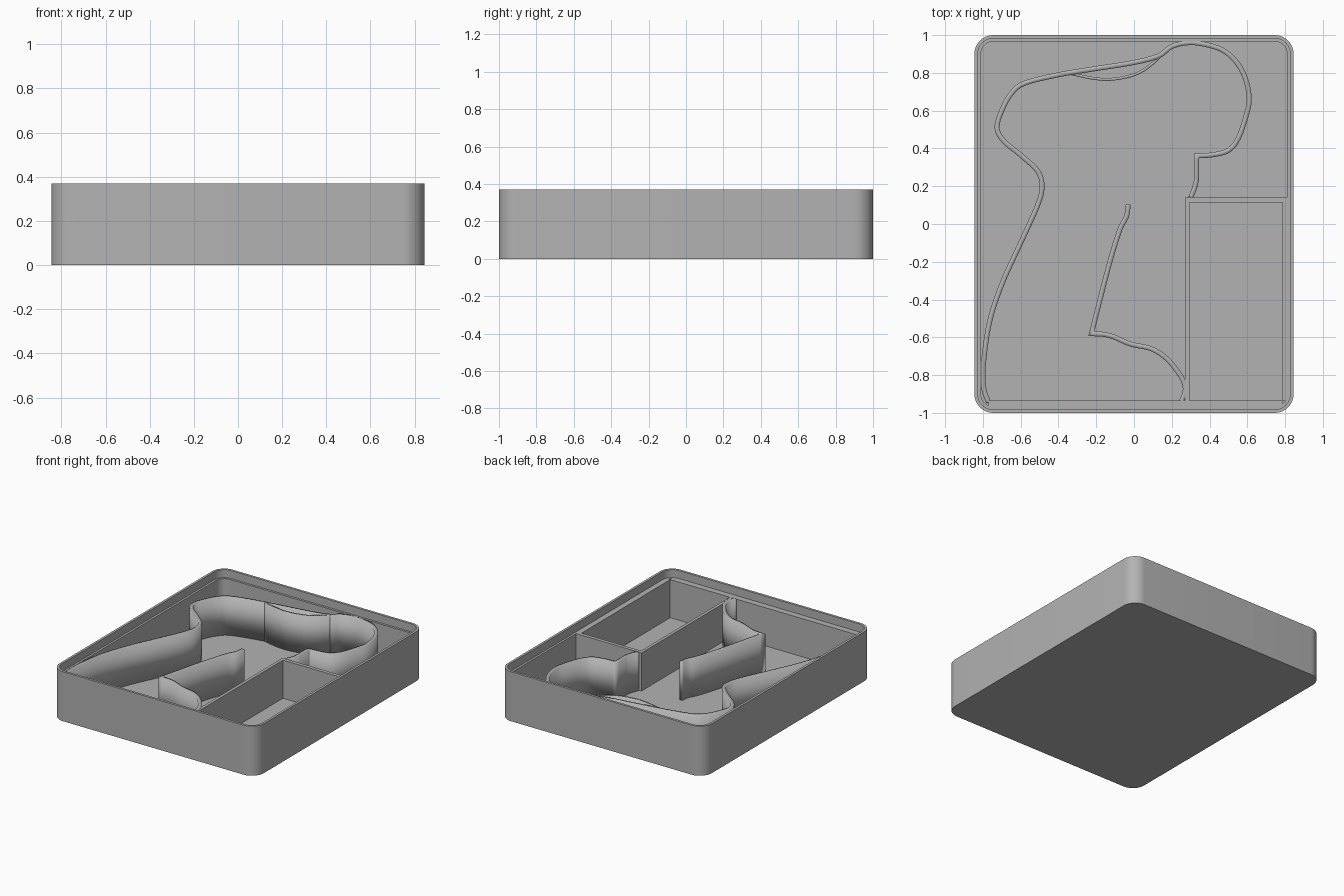
import bpy, bmesh, math
from mathutils import Vector

if "Cube" in bpy.data.objects:
    bpy.data.objects.remove(bpy.data.objects["Cube"])

FLOOR, LEDGE, TOP = 0.025, 0.31, 0.37
HALF_X, HALF_Y, RADIUS = 0.845, 1.0, 0.1

gray = bpy.data.materials.new("plain gray")
gray.use_nodes = True
color = (0.45, 0.45, 0.45, 1)
gray.diffuse_color = color
gray.node_tree.nodes["Principled BSDF"].inputs["Base Color"].default_value = color


def make_object(name, bm, smooth=True):
    mesh = bpy.data.meshes.new(name)
    bmesh.ops.recalc_face_normals(bm, faces=bm.faces)
    bm.to_mesh(mesh)
    bm.free()
    mesh.materials.append(gray)
    obj = bpy.data.objects.new(name, mesh)
    bpy.context.collection.objects.link(obj)
    if smooth:
        bpy.ops.object.select_all(action="DESELECT")
        obj.select_set(True)
        bpy.context.view_layer.objects.active = obj
        bpy.ops.object.shade_smooth_by_angle(angle=math.radians(30))
    return obj


def rounded_ring(bm, inset, z, steps=10):
    r = RADIUS - inset
    ring = []
    for corner, (sx, sy) in enumerate([(1, 1), (-1, 1), (-1, -1), (1, -1)]):
        cx, cy = sx * (HALF_X - RADIUS), sy * (HALF_Y - RADIUS)
        for i in range(steps + 1):
            a = (corner + i / steps) * math.pi / 2
            ring.append(bm.verts.new((cx + r * math.cos(a), cy + r * math.sin(a), z)))
    return ring


def smooth_path(points, steps=6):
    # Catmull-Rom curve through the points
    p = [Vector(q) for q in points]
    p = [2 * p[0] - p[1]] + p + [2 * p[-1] - p[-2]]
    out = []
    for a, b, c, d in zip(p, p[1:], p[2:], p[3:]):
        for i in range(steps):
            t = i / steps
            out.append(b + (c - a) * t / 2 + (2 * a - 5 * b + 4 * c - d) * t * t / 2
                       + (3 * b - a - 3 * c + d) * t ** 3 / 2)
    return out + [p[-2]]


def curved_wall(name, sections, thickness=0.026):
    # Sections meet at sharp corners
    path = []
    for points in sections:
        path += smooth_path(points)[1 if path else 0:]
    bm = bmesh.new()
    low = [bm.verts.new((q.x, q.y, FLOOR)) for q in path]
    high = [bm.verts.new((q.x, q.y, LEDGE)) for q in path]
    for i in range(len(path) - 1):
        bm.faces.new((low[i], low[i + 1], high[i + 1], high[i]))
    obj = make_object(name, bm)
    solid = obj.modifiers.new("thickness", "SOLIDIFY")
    solid.thickness, solid.offset, solid.use_even_offset = thickness, 0, True
    # Keep the edge-sharpening modifier, if any, last
    obj.modifiers.move(len(obj.modifiers) - 1, 0)


def straight_wall(name, x0, x1, y0, y1):
    bm = bmesh.new()
    bmesh.ops.create_cube(bm, size=1)
    for v in bm.verts:
        v.co = (x1 if v.co.x > 0 else x0, y1 if v.co.y > 0 else y0,
                LEDGE if v.co.z > 0 else FLOOR)
    make_object(name, bm, smooth=False)


# Tray shell with a stepped rim for a lid
bm = bmesh.new()
rings = [rounded_ring(bm, inset, z) for inset, z in
         [(0, 0), (0, TOP), (0.018, TOP), (0.018, LEDGE), (0.034, LEDGE), (0.034, FLOOR)]]
for a, b in zip(rings, rings[1:]):
    for i in range(len(a)):
        j = (i + 1) % len(a)
        bm.faces.new((a[i], a[j], b[j], b[i]))
bm.faces.new(rings[0])
bm.faces.new(rings[-1])
make_object("tray", bm)

# Rectangular compartment
straight_wall("compartment_side", 0.27, 0.293, -0.935, 0.14)
straight_wall("compartment_back", 0.293, 0.811, 0.113, 0.14)
straight_wall("compartment_outer_side", 0.785, 0.811, -0.935, 0.113)
straight_wall("front_liner", -0.77, 0.785, -0.966, -0.935)

# Long contour divider
curved_wall("contour_divider", [
    [(0.3, 0.14), (0.32, 0.19), (0.33, 0.23)],
    [(0.33, 0.23), (0.33, 0.36)],
    [(0.33, 0.36), (0.42, 0.367), (0.5, 0.39), (0.55, 0.45), (0.59, 0.56), (0.61, 0.66),
     (0.59, 0.77), (0.54, 0.86), (0.47, 0.92), (0.38, 0.95), (0.29, 0.96), (0.2, 0.94),
     (0.13, 0.89), (0, 0.855), (-0.2, 0.823), (-0.4, 0.79), (-0.58, 0.745), (-0.65, 0.69),
     (-0.7, 0.6), (-0.725, 0.51), (-0.69, 0.44), (-0.6, 0.365), (-0.51, 0.28),
     (-0.487, 0.2), (-0.51, 0.1), (-0.6, -0.1), (-0.7, -0.32), (-0.765, -0.52),
     (-0.797, -0.74), (-0.795, -0.87), (-0.77, -0.945)],
])

# Crescent bulge on the contour
curved_wall("crescent_divider", [
    [(-0.33, 0.795), (-0.22, 0.772), (-0.12, 0.766), (0, 0.79), (0.08, 0.835), (0.14, 0.89)],
], 0.015)

# Free-standing inner divider
curved_wall("inner_divider", [
    [(-0.03, 0.105), (-0.04, 0.04), (-0.075, -0.03), (-0.125, -0.19), (-0.18, -0.4),
     (-0.225, -0.58)],
    [(-0.225, -0.58), (-0.13, -0.59), (-0.02, -0.635), (0.09, -0.66), (0.17, -0.71),
     (0.23, -0.78), (0.265, -0.84), (0.27, -0.89), (0.25, -0.94)],
])
